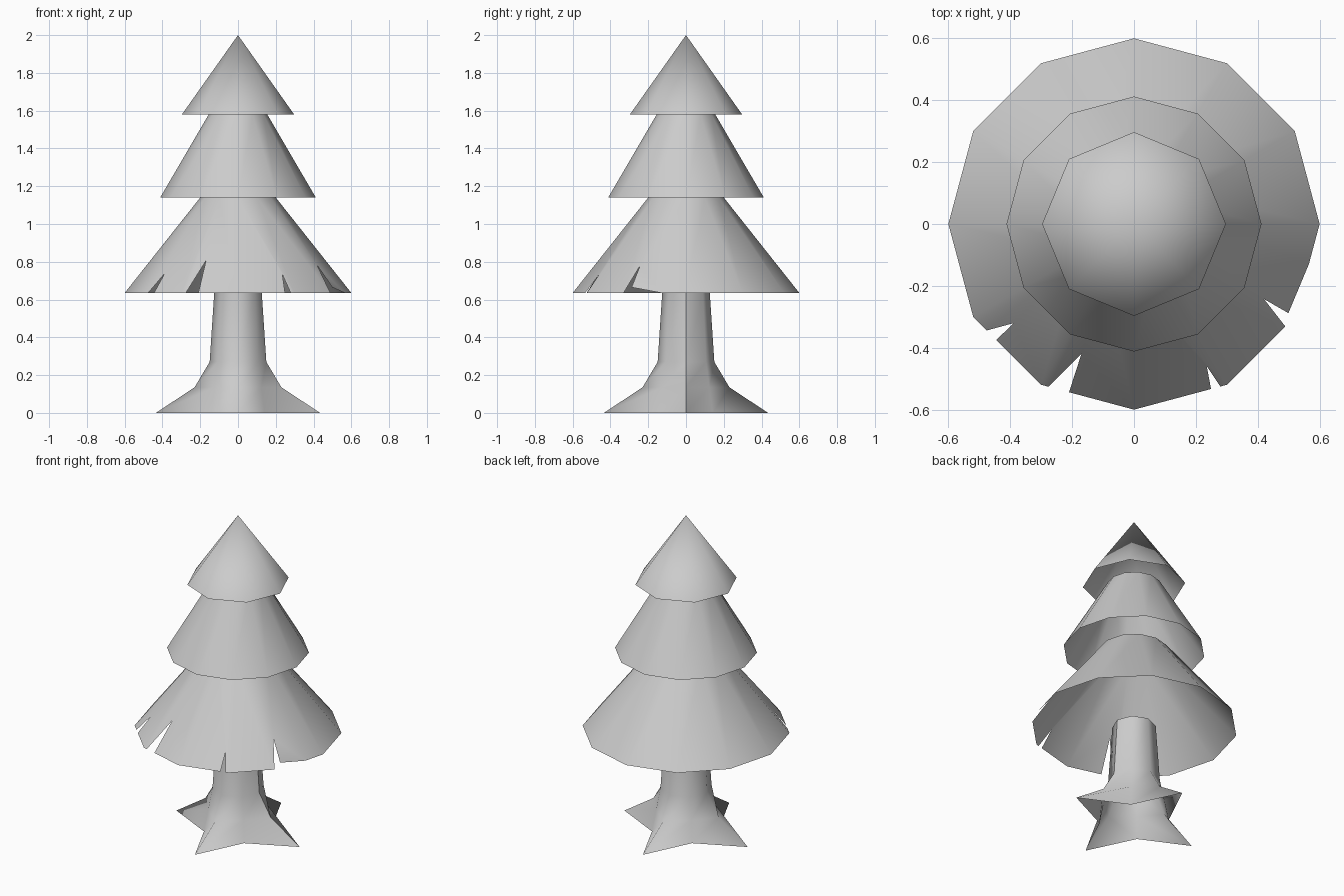
import bpy, bmesh
from math import cos, sin, tau
from mathutils import Vector

cube = bpy.data.objects.get("Cube")
if cube:
    bpy.data.objects.remove(cube, do_unlink=True)

grey = bpy.data.materials.new("plain_grey")
grey.use_nodes = True
COLOUR = (0.6, 0.6, 0.6, 1)
grey.diffuse_color = COLOUR
grey.node_tree.nodes["Principled BSDF"].inputs["Base Color"].default_value = COLOUR


def polar(radius, angle, z):
    return Vector((radius * cos(angle), radius * sin(angle), z))


def finish(name, bm, weld=True):
    """Turn a bmesh into a smooth shaded object."""
    if weld:
        bmesh.ops.remove_doubles(bm, verts=bm.verts, dist=0.0005)
    mesh = bpy.data.meshes.new(name)
    bm.to_mesh(mesh)
    bm.free()
    mesh.materials.append(grey)
    for face in mesh.polygons:
        face.use_smooth = True
    obj = bpy.data.objects.new(name, mesh)
    bpy.context.scene.collection.objects.link(obj)
    return obj


def tier(name, sides, r_low, z_low, r_top, z_top, cuts=None):
    """Open cone shell; cuts give a panel's lower edge as (fraction along, height)."""
    bm = bmesh.new()
    for k in range(sides):
        a, b = tau * k / sides, tau * (k + 1) / sides
        low = polar(r_low, a, z_low), polar(r_low, b, z_low)
        top = polar(r_top, a, z_top), polar(r_top, b, z_top)
        edge = [(0, z_low), (1, z_low)]
        if cuts and k in cuts:
            edge = cuts[k]
        points = []
        for s, z in edge:
            t = (z - z_low) / (z_top - z_low)
            points.append(low[0].lerp(low[1], s).lerp(top[0].lerp(top[1], s), t))
        points += [top[1], top[0]] if r_top else [top[0]]
        bm.faces.new([bm.verts.new(p) for p in points])
    return finish(name, bm)


# Foliage: three stacked hollow skirts, the lowest with torn notches
RIM = 0.635
notches = {
    7: [(0, RIM), (0.2, RIM), (0.32, 0.737), (0.34, RIM), (1, RIM)],
    8: [(0, RIM), (0.08, RIM), (0.27, 0.805), (0.3, RIM), (1, RIM)],
    9: [(0, RIM), (0.83, RIM), (0.9, 0.733), (0.93, RIM), (1, RIM)],
    10: [(0, RIM), (0.86, RIM), (1, 0.78)],
    11: [(0, 0.78), (0, 0.665), (0.57, RIM), (1, RIM)],
}
tier("lower_foliage", 12, 0.6, RIM, 0.2, 1.14, notches)
tier("middle_foliage", 12, 0.412, 1.14, 0.155, 1.58)
tier("top_foliage", 8, 0.297, 1.58, 0, 2.0)

# Trunk: hollow eight sided tube flaring into four pointed roots, split along +x
SIDES = 8
bm = bmesh.new()
rings = []
for z, ridge, valley in [(0, 0.435, 0.2), (0.135, 0.23, 0.175),
                         (0.27, 0.15, 0.15), (RIM, 0.126, 0.126)]:
    rings.append([bm.verts.new(polar(valley if i % 2 else ridge, tau * i / SIDES, z))
                  for i in range(SIDES + 1)])
for low, high in zip(rings, rings[1:]):
    for i in range(SIDES):
        bm.faces.new((low[i], low[i + 1], high[i + 1], high[i]))
finish("trunk_and_roots", bm, weld=False)
